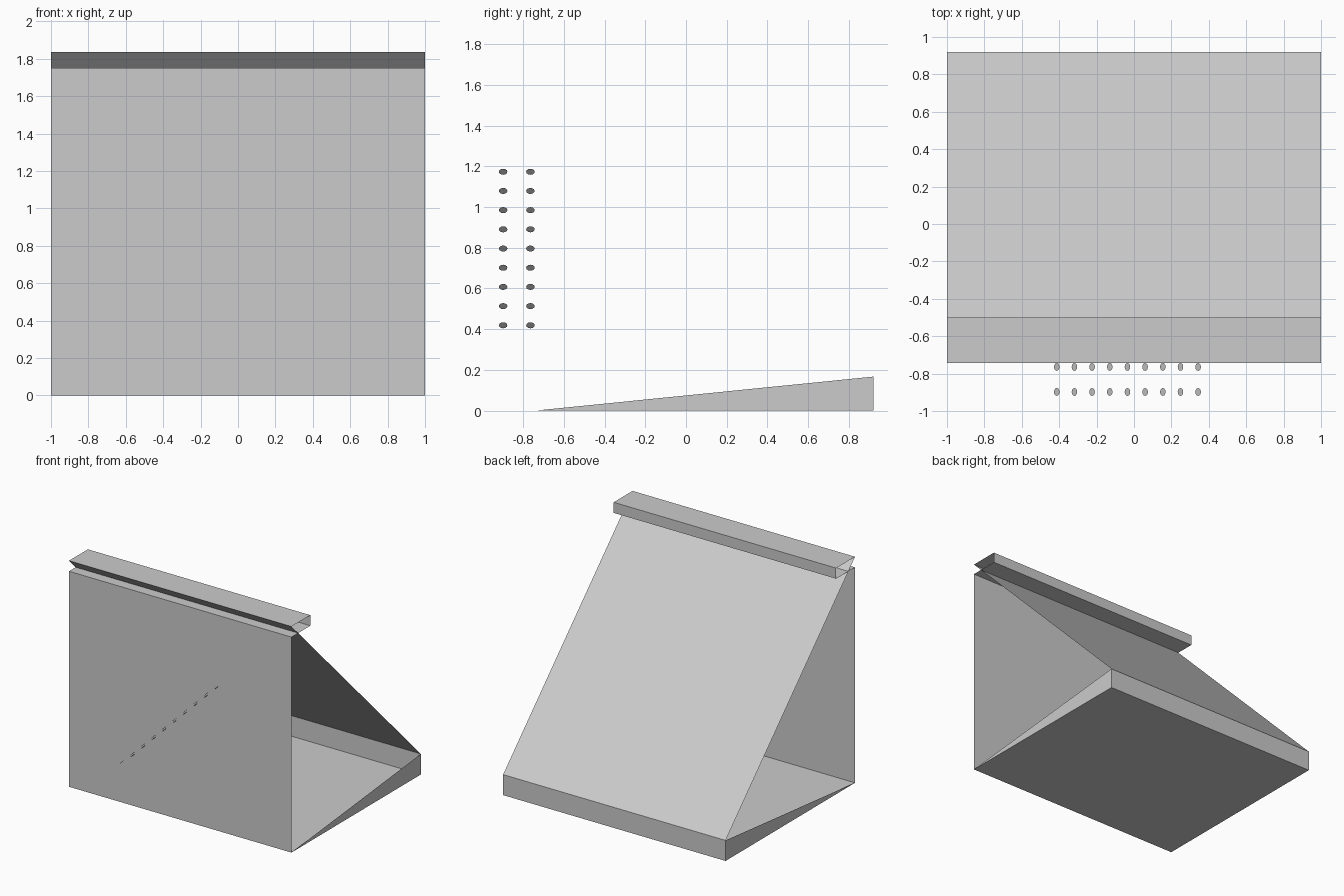
import bpy
import bmesh
from math import pi
from mathutils import Matrix, Vector

cube = bpy.data.objects.get("Cube")
if cube:
    bpy.data.objects.remove(cube, do_unlink=True)

grey = bpy.data.materials.new("light grey")
grey.use_nodes = True
colour = (0.6, 0.6, 0.6, 1)
grey.diffuse_color = colour
grey.node_tree.nodes["Principled BSDF"].inputs["Base Color"].default_value = colour

HALF_WIDTH = 1.0
FRONT, BACK = -0.742, 0.92      # y of the front panel and rear lip
LIP = 0.167                     # height of the rear lip
PANEL_TOP, TOP = 1.751, 1.837
CAP_BACK = -0.5                 # y of the cap's rear face


def add_object(name, bm):
    mesh = bpy.data.meshes.new(name)
    bm.to_mesh(mesh)
    bm.free()
    mesh.materials.append(grey)
    obj = bpy.data.objects.new(name, mesh)
    bpy.context.collection.objects.link(obj)
    return obj


def sheet(name, profile, ends=False):
    """Sweep an open (y, z) profile across the width as thin sheet faces."""
    bm = bmesh.new()
    sides = [[bm.verts.new((x, y, z)) for y, z in profile]
             for x in (-HALF_WIDTH, HALF_WIDTH)]
    for i in range(len(profile) - 1):
        bm.faces.new((sides[0][i], sides[0][i + 1], sides[1][i + 1], sides[1][i]))
    if ends:
        for side in sides:
            bm.faces.new(side)
    bmesh.ops.recalc_face_normals(bm, faces=bm.faces)
    return add_object(name, bm)


# Open wedge tray: floor, rear lip and triangular cheeks
sheet("base_tray", [(FRONT, 0), (BACK, 0), (BACK, LIP)], ends=True)

# Upright front and the sloping back that leans up to the cap
sheet("front_panel", [(FRONT, PANEL_TOP), (FRONT, 0)])
sheet("sloping_panel", [(FRONT, TOP), (BACK, LIP)])

# Channel-shaped cap, open to the front and at both ends
sheet("top_channel", [(FRONT, TOP), (CAP_BACK, TOP),
                      (CAP_BACK, PANEL_TOP), (FRONT, PANEL_TOP)])

# Two diagonal rows of small flat discs in front of the panel
first, last = Vector((-0.413, 0, 0.419)), Vector((0.343, 0, 1.173))
COUNT = 9
for row, y in (("outer", -0.898), ("inner", -0.764)):
    bm = bmesh.new()
    for i in range(COUNT):
        place = first.lerp(last, i / (COUNT - 1)) + Vector((0, y, 0))
        bmesh.ops.create_circle(
            bm, cap_ends=True, segments=12, radius=0.021,
            matrix=Matrix.Translation(place) @ Matrix.Rotation(-pi / 4, 4, "Y"))
    add_object(row + "_disc_row", bm)
